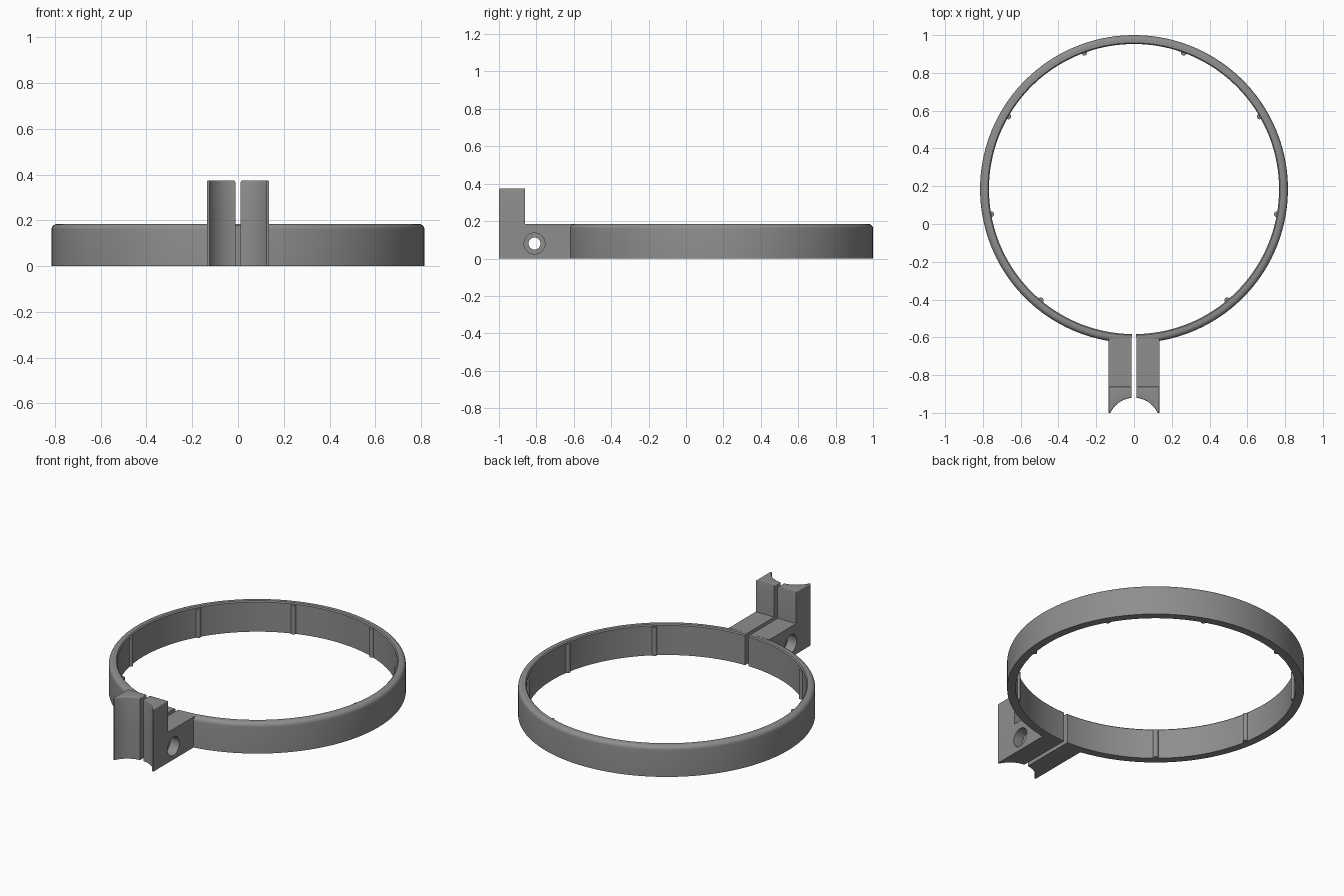
import bpy, bmesh, math
from mathutils import Matrix, Vector

if "Cube" in bpy.data.objects:
    bpy.data.objects.remove(bpy.data.objects["Cube"])

CY = 0.185                    # ring centre in y
R_OUT, R_IN, H = 0.815, 0.768, 0.185
GAP, HALF_W = 0.012, 0.135    # half slit, half clamp width
TOWER_H, TOWER_BACK = 0.375, -0.86

grey = bpy.data.materials.new("grey plastic")
grey.diffuse_color = (0.27, 0.27, 0.27, 1)
grey.use_nodes = True
grey.node_tree.nodes["Principled BSDF"].inputs["Base Color"].default_value = grey.diffuse_color


def make(name, bm):
    bmesh.ops.recalc_face_normals(bm, faces=bm.faces[:])
    me = bpy.data.meshes.new(name)
    bm.to_mesh(me)
    bm.free()
    ob = bpy.data.objects.new(name, me)
    me.materials.append(grey)
    bpy.context.collection.objects.link(ob)
    return ob


def activate(ob):
    bpy.ops.object.select_all(action='DESELECT')
    ob.select_set(True)
    bpy.context.view_layer.objects.active = ob


def smooth(ob):
    activate(ob)
    bpy.ops.object.shade_smooth_by_angle(angle=math.radians(35))


# Split ring: rounded band swept almost all the way round
def split_ring():
    f = 0.025
    prof = [(R_IN, 0), (R_OUT, 0)]
    prof += [(R_OUT - f + f * math.cos(a), H - f + f * math.sin(a))
             for a in (i * math.pi / 12 for i in range(7))]
    prof += [(R_IN + 0.006, H), (R_IN, H - 0.006)]
    d = math.asin(GAP / 0.79)
    n = 144
    bm = bmesh.new()
    rows = []
    for i in range(n + 1):
        a = -math.pi / 2 + d + (2 * math.pi - 2 * d) * i / n
        rows.append([bm.verts.new((r * math.cos(a), CY + r * math.sin(a), z))
                     for r, z in prof])
    m = len(prof)
    for p, q in zip(rows, rows[1:]):
        for j in range(m):
            k = (j + 1) % m
            bm.faces.new((p[j], q[j], q[k], p[k]))
    bm.faces.new(rows[0])
    bm.faces.new(rows[-1])
    smooth(make("split_ring", bm))


# Small grip ribs inside the ring, every 40 degrees except at the slit
def grip_ribs():
    bm = bmesh.new()
    for i in range(1, 9):
        a = math.radians(-90 + 40 * i)
        pos = Vector((R_IN * math.cos(a), CY + R_IN * math.sin(a), 0.0885))
        bmesh.ops.create_cone(bm, cap_ends=True, segments=16, radius1=0.015,
                              radius2=0.015, depth=0.173,
                              matrix=Matrix.Translation(pos))
    smooth(make("grip_ribs", bm))


# Bolt hole cutter lying along x
def cutter(radius, x0, x1):
    bm = bmesh.new()
    mat = Matrix.Translation(((x0 + x1) / 2, -0.81, 0.08)) @ Matrix.Rotation(math.pi / 2, 4, 'Y')
    bmesh.ops.create_cone(bm, cap_ends=True, segments=40, radius1=radius,
                          radius2=radius, depth=x1 - x0, matrix=mat)
    ob = make("hole_cutter", bm)
    ob.hide_render = True
    return ob


# Clamp half: flat tab plus a tower with a scooped front, mirrored
def clamp():
    bm = bmesh.new()
    rg, gy = 0.138, -1.058    # scoop radius and centre
    a0, a1 = math.acos(GAP / rg), math.asin((-1 - gy) / rg)
    arc = [(rg * math.cos(a), gy + rg * math.sin(a))
           for a in (a0 + (a1 - a0) * i / 16 for i in range(17))]
    v = lambda x, y: bm.verts.new((x, y, 0))
    inner, outer = v(GAP, TOWER_BACK), v(HALF_W, TOWER_BACK)
    front = bm.faces.new([inner] + [v(x, y) for x, y in arc] + [v(HALF_W, -1), outer])
    rear = bm.faces.new([inner, outer, v(HALF_W, -0.605), v(GAP, -0.605)])

    def lift(faces, dz, keep):
        r = bmesh.ops.extrude_face_region(bm, geom=faces, use_keep_orig=keep)
        bmesh.ops.translate(bm, vec=(0, 0, dz),
                            verts=[g for g in r["geom"] if isinstance(g, bmesh.types.BMVert)])
        return [g for g in r["geom"] if isinstance(g, bmesh.types.BMFace)]

    tops = lift([front, rear], H, True)
    tower = min(tops, key=lambda f: f.calc_center_median().y)
    lift([tower], TOWER_H - H, False)
    for f in [f for f in bm.faces if not f.is_valid]:
        bm.faces.remove(f)
    bmesh.ops.recalc_face_normals(bm, faces=bm.faces[:])
    # Rounded tower top
    edges = [e for e in bm.edges if all(w.co.z > TOWER_H - 0.001 for w in e.verts)]
    bmesh.ops.bevel(bm, geom=edges, offset=0.014, offset_type='OFFSET', segments=4,
                    profile=0.5, affect='EDGES', clamp_overlap=True)
    ob = make("clamp", bm)
    activate(ob)
    for c in (cutter(0.032, -0.1, 0.3), cutter(0.056, 0.075, 0.3)):
        mod = ob.modifiers.new("hole", 'BOOLEAN')
        mod.operation, mod.solver, mod.object = 'DIFFERENCE', 'EXACT', c
        bpy.ops.object.modifier_apply(modifier=mod.name)
        bpy.data.objects.remove(c)
    mod = ob.modifiers.new("mirror", 'MIRROR')
    mod.use_clip = False
    mod.use_mirror_merge = False
    bpy.ops.object.modifier_apply(modifier=mod.name)
    smooth(ob)


split_ring()
grip_ribs()
clamp()
